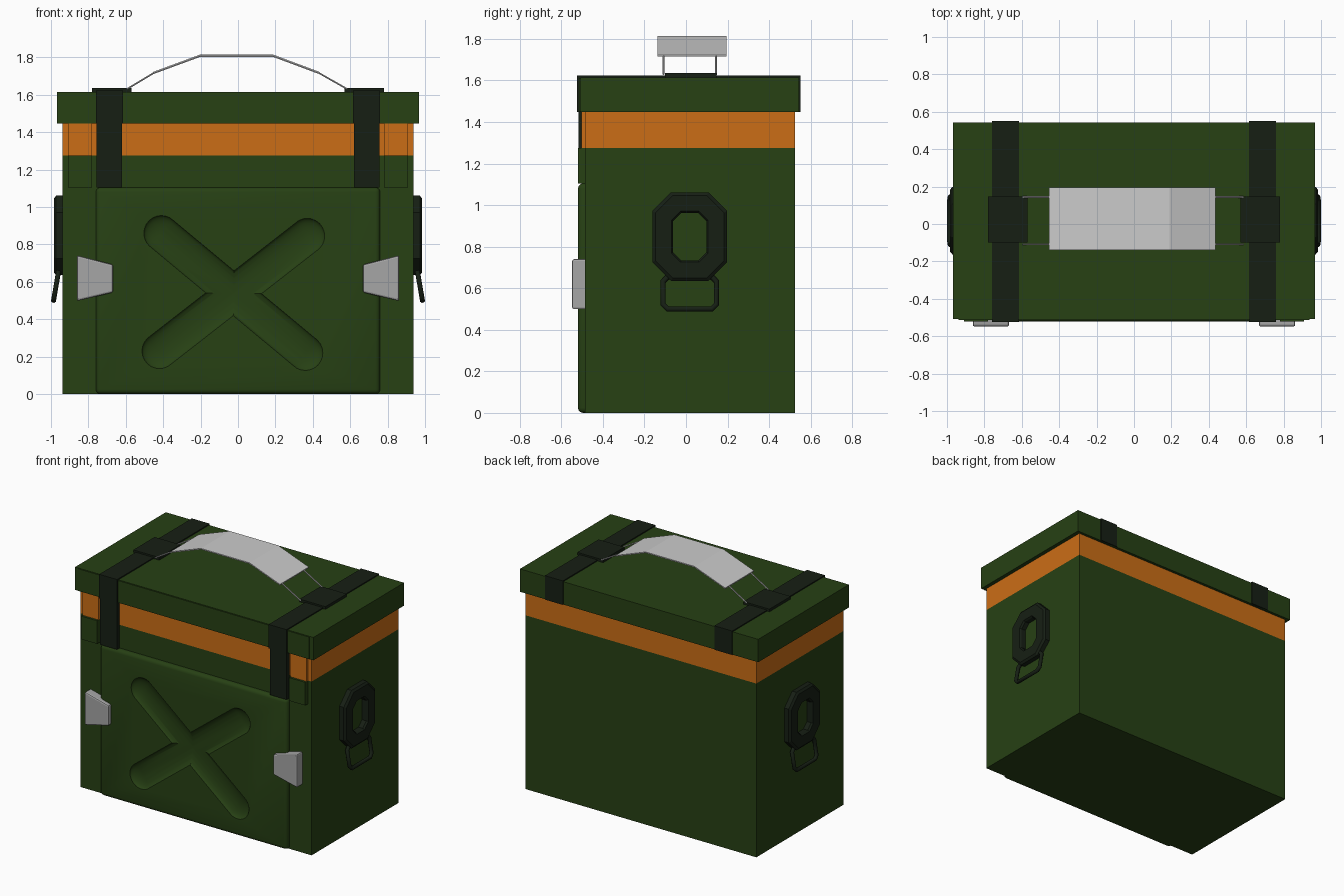
import bpy, bmesh, math
from mathutils import Vector

if "Cube" in bpy.data.objects:
    bpy.data.objects.remove(bpy.data.objects["Cube"])


def mat(name, rgb):
    m = bpy.data.materials.new(name)
    m.diffuse_color = (*rgb, 1)
    m.use_nodes = True
    m.node_tree.nodes["Principled BSDF"].inputs["Base Color"].default_value = m.diffuse_color
    return m


GREEN = mat("green_paint", (0.02, 0.052, 0.007))
ORANGE = mat("orange_band", (0.60, 0.155, 0.008))
BLACK = mat("black_strap", (0.008, 0.0135, 0.007))
STEEL = mat("steel", (0.38, 0.38, 0.38))


def finish(bm, name, material=None):
    bmesh.ops.recalc_face_normals(bm, faces=bm.faces)
    me = bpy.data.meshes.new(name)
    bm.to_mesh(me)
    bm.free()
    ob = bpy.data.objects.new(name, me)
    bpy.context.collection.objects.link(ob)
    if material:
        me.materials.append(material)
    return ob


def activate(ob):
    bpy.ops.object.select_all(action='DESELECT')
    ob.select_set(True)
    bpy.context.view_layer.objects.active = ob


def bevel(ob, width, segments):
    activate(ob)
    b = ob.modifiers.new("bevel", 'BEVEL')
    b.width, b.segments = width, segments
    bpy.ops.object.modifier_apply(modifier=b.name)


def box(name, x, y, z, material):
    x, y, z = sorted(x), sorted(y), sorted(z)
    bm = bmesh.new()
    bmesh.ops.create_cube(bm, size=1)
    for v in bm.verts:
        v.co = [a[0] if c < 0 else a[1] for a, c in zip((x, y, z), v.co)]
    return finish(bm, name, material)


def loft(name, loops, material, closed=False):
    """Skin matching loops; cap the ends, or join last to first."""
    bm = bmesh.new()
    rows = [[bm.verts.new(p) for p in loop] for loop in loops]
    n = len(rows[0])
    pairs = list(zip(rows, rows[1:])) + ([(rows[-1], rows[0])] if closed else [])
    for a, b in pairs:
        for i in range(n):
            j = (i + 1) % n
            bm.faces.new((a[i], a[j], b[j], b[i]))
    if not closed:
        bm.faces.new(rows[0])
        bm.faces.new(rows[-1])
    return finish(bm, name, material)


def wire(name, pts, radius, cyclic, material, res=2):
    cu = bpy.data.curves.new(name, 'CURVE')
    cu.dimensions = '3D'
    cu.bevel_depth, cu.bevel_resolution = radius, res
    cu.use_fill_caps = True
    sp = cu.splines.new('POLY')
    sp.points.add(len(pts) - 1)
    for p, c in zip(sp.points, pts):
        p.co = (*c, 1)
    sp.use_cyclic_u = cyclic
    ob = bpy.data.objects.new(name, cu)
    bpy.context.collection.objects.link(ob)
    if material:
        cu.materials.append(material)
    activate(ob)
    bpy.ops.object.convert(target='MESH')
    bpy.ops.object.shade_smooth_by_angle(angle=math.radians(50))


# Case body, orange band, lid
box("body", (-.938, .938), (-.486, .524), (0, 1.275), GREEN)
box("band", (-.938, .938), (-.486, .524), (1.275, 1.452), ORANGE)
box("lid", (-.967, .967), (-.508, .544), (1.447, 1.615), GREEN)
box("lid_front_plate", (-.937, .937), (-.514, -.48), (1.45, 1.612), GREEN)

# Front panel with a stamped cross
panel = box("front_panel", (-.76, .76), (-.52, -.45), (0, 1.105), GREEN)
bevel(panel, .025, 3)
for a, b in (((-.41, .86), (.36, .22)), ((.37, .845), (-.42, .23))):
    bm = bmesh.new()
    for cx, cz in (a, b):
        new = bmesh.ops.create_uvsphere(bm, u_segments=24, v_segments=12, radius=.095)['verts']
        for v in new:
            v.co = Vector((v.co.x + cx, v.co.y * .36 - .524, v.co.z + cz))
    hull = bmesh.ops.convex_hull(bm, input=bm.verts[:])
    inner = {g for g in hull['geom_interior'] + hull['geom_unused'] if isinstance(g, bmesh.types.BMVert)}
    bmesh.ops.delete(bm, geom=list(inner), context='VERTS')
    loose = [f for f in bm.faces if f not in set(hull['geom'])]
    if loose:
        bmesh.ops.delete(bm, geom=loose, context='FACES')
    cutter = finish(bm, "groove_cutter")
    cutter.hide_render = True
    activate(panel)
    m = panel.modifiers.new("groove", 'BOOLEAN')
    m.operation, m.solver, m.object = 'DIFFERENCE', 'EXACT', cutter
    bpy.ops.object.modifier_apply(modifier=m.name)
    bpy.data.objects.remove(cutter)
activate(panel)
bpy.ops.object.shade_smooth_by_angle(angle=math.radians(35))


def octagon(x, hy, hz, cut):
    cy, cz = .018, .848
    pts = [(hy, hz - cut), (hy - cut, hz), (-hy + cut, hz), (-hy, hz - cut),
           (-hy, -hz + cut), (-hy + cut, -hz), (hy - cut, -hz), (hy, -hz + cut)]
    return [(x, cy + p, cz + q) for p, q in pts]


for s, side in ((-1, "left"), (1, "right")):
    # Corner tabs on the front
    box(side + "_tab", (s * .78, s * .91), (-.52, -.48), (1.105, 1.275), GREEN)
    box(side + "_tab_band", (s * .78, s * .91), (-.504, -.48), (1.275, 1.45), ORANGE)

    # Straps over the lid and down the front
    x = (s * .615, s * .76)
    box(side + "_strap_top", x, (-.524, .55), (1.6, 1.623), BLACK)
    box(side + "_strap_lid_front", x, (-.524, -.50), (1.447, 1.61), BLACK)
    box(side + "_strap_lid_back", x, (.53, .55), (1.447, 1.61), BLACK)
    box(side + "_strap_front", (s * .62, s * .757), (-.517, -.48), (1.105, 1.46), BLACK)
    box(side + "_handle_pad", (s * .57, s * .78), (-.10, .147), (1.612, 1.635), BLACK)

    # Steel latch, taller on the outside
    prof = [(.862, .497), (.862, .742), (.668, .692), (.668, .543)]
    latch = loft(side + "_latch", [[(s * px, y, pz) for px, pz in prof] for y in (-.548, -.47)], STEEL)
    bevel(latch, .01, 2)

    # Octagonal side plate with a window
    loft(side + "_side_plate",
         [octagon(s * .93, .18, .213, .09), octagon(s * .972, .18, .213, .09),
          octagon(s * .984, .165, .198, .083), octagon(s * .984, .088, .123, .043),
          octagon(s * .972, .08, .115, .04), octagon(s * .93, .08, .115, .04)], BLACK, closed=True)

    # Hanging pull loop, tilted outwards
    c = .022
    loop = [(-.11, .655 - c), (-.11 + c, .655), (.146 - c, .655), (.146, .655 - c),
            (.146, .50 + c), (.146 - c, .50), (-.11 + c, .50), (-.11, .50 + c)]
    wire(side + "_pull_loop", [(s * (.986 - (z - .50) * .17), y, z) for y, z in loop],
         .014, True, BLACK)

# Carry handle: bent sheet grip on two thin rods
grip_path = [(-.455, 1.722), (-.205, 1.814), (.19, 1.814), (.437, 1.722)]
strip = grip_path + [(px, pz - .008) for px, pz in reversed(grip_path)]
loft("handle_grip", [[(px, y, pz) for px, pz in strip] for y in (-.138, .196)], None)
rod_path = [(-.595, 1.63)] + [(px, pz - .008) for px, pz in grip_path] + [(.585, 1.63)]
for i, y in enumerate((-.108, .145)):
    wire(f"handle_rod_{i + 1}", [(px, y, pz) for px, pz in rod_path], .005, False, None, 1)
